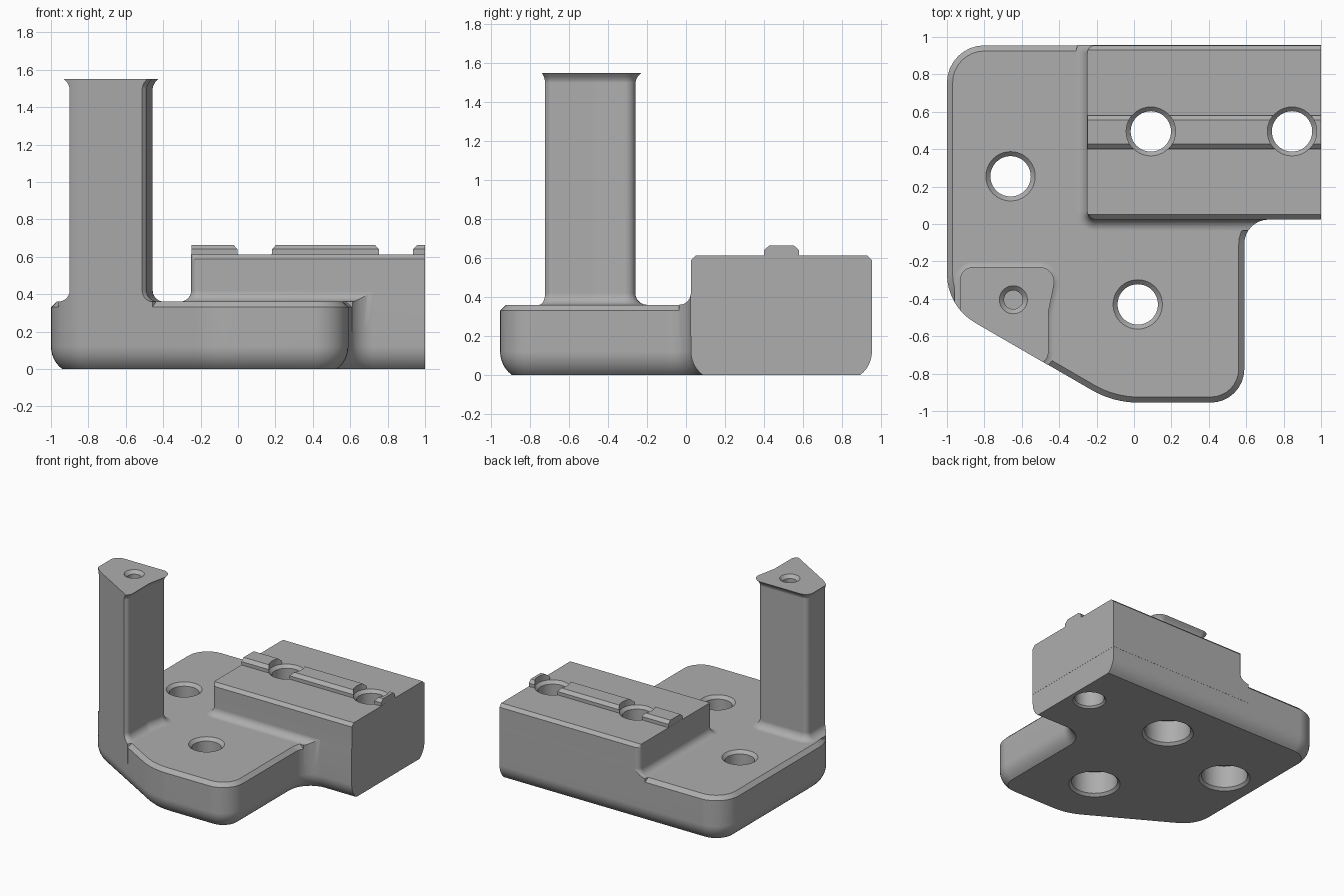
import bpy, bmesh, math
from mathutils import Vector

if "Cube" in bpy.data.objects:
    bpy.data.objects.remove(bpy.data.objects["Cube"], do_unlink=True)

grey = bpy.data.materials.new("plain_grey")
grey.use_nodes = True
COLOUR = (0.42, 0.42, 0.42, 1)
grey.diffuse_color = COLOUR
grey.node_tree.nodes["Principled BSDF"].inputs["Base Color"].default_value = COLOUR


def rounded(corners, seg=8):
    """Outline from (x, y, radius) corners, counter-clockwise."""
    out = []
    for i, (x, y, r) in enumerate(corners):
        p = Vector((x, y))
        a = (Vector(corners[i - 1][:2]) - p).normalized()
        b = (Vector(corners[(i + 1) % len(corners)][:2]) - p).normalized()
        if r == 0:
            out.append(p)
            continue
        half = a.angle(b) / 2
        centre = p + (a + b).normalized() * (r / math.sin(half))
        t = r / math.tan(half)
        v0, v1 = p + a * t - centre, p + b * t - centre
        sweep = v0.angle(v1)
        for k in range(seg + 1):
            f = k / seg
            v = (v0 * math.sin((1 - f) * sweep) + v1 * math.sin(f * sweep)) / math.sin(sweep)
            out.append(centre + v)
    return out


def offset(outline, d):
    """Move an outline outward by d with mitred corners."""
    out = []
    for i, p in enumerate(outline):
        a = (p - outline[i - 1]).normalized()
        b = (outline[(i + 1) % len(outline)] - p).normalized()
        na, nb = Vector((a.y, -a.x)), Vector((b.y, -b.x))
        out.append(p + (na + nb) * (d / (1 + na.dot(nb))))
    return out


def loft(name, rings):
    """Solid through stacked rings of (outline, z)."""
    bm = bmesh.new()
    loops = [[bm.verts.new((p.x, p.y, z)) for p in ring] for ring, z in rings]
    for lo, hi in zip(loops, loops[1:]):
        for i in range(len(lo)):
            bm.faces.new((lo[i - 1], lo[i], hi[i], hi[i - 1]))
    bm.faces.new(loops[0][::-1])
    bm.faces.new(loops[-1])
    bmesh.ops.recalc_face_normals(bm, faces=bm.faces)
    mesh = bpy.data.meshes.new(name)
    bm.to_mesh(mesh)
    bm.free()
    ob = bpy.data.objects.new(name, mesh)
    mesh.materials.append(grey)
    bpy.context.collection.objects.link(ob)
    return ob


def combine(ob, other, operation, keep=False):
    mod = ob.modifiers.new("combine", "BOOLEAN")
    mod.operation, mod.solver, mod.object = operation, "EXACT", other
    bpy.context.view_layer.objects.active = ob
    bpy.ops.object.modifier_apply(modifier=mod.name)
    if not keep:
        bpy.data.objects.remove(other, do_unlink=True)


def clamp_x(outline, limit):
    return [Vector((min(p.x, limit), p.y)) for p in outline]


def foot(z, r, steps=7):
    """Concave fillet as (offset, z) pairs, rising from height z."""
    angles = [math.pi / 2 * k / steps for k in range(steps + 1)]
    return [(r * (1 - math.sin(a)), z + r * (1 - math.cos(a))) for a in angles]


def drill(x, y, profile):
    """Round cutter from (radius, z) pairs."""
    n = 40
    circle = [Vector((math.cos(k * math.tau / n), math.sin(k * math.tau / n))) for k in range(n)]
    return loft("hole_cutter", [([Vector((x, y)) + c * r for c in circle], z) for r, z in profile])


# Base plate: rounded lower edge, chamfered upper edge, flat right end
TOP = 0.36
plan = rounded([(-1, 0.955, 0.2), (-1, -0.44, 0.3), (-0.11, -0.955, 0.5),
                (0.59, -0.955, 0.18), (0.59, 0.025, 0.13), (1.3, 0.025, 0), (1.3, 0.955, 0)])
R = 0.15
under = [(-R * (1 - math.cos(a)), 0.12 - R * math.sin(a))
         for a in [math.radians(53.13) * k / 6 for k in range(6, -1, -1)]]
steps = under + [(0, TOP - 0.03), (-0.03, TOP)]
body = loft("bracket_body", [(clamp_x(offset(plan, d), 0.999), z) for d, z in steps])

# Envelope that keeps the fillets within the plate outline
envelope_plan = clamp_x(offset(plan, 0.001), 1)
envelope = loft("envelope", [(envelope_plan, 0.15), (envelope_plan, 1.8)])
envelope.hide_render = True

# Raised block with a filleted foot and chamfered long edges
rect = rounded([(-0.25, 0.955, 0.04), (-0.25, 0.025, 0.04), (1.3, 0.025, 0), (1.3, 0.955, 0)])
rings = [(offset(rect, d), z) for d, z in [(0.06, 0.2)] + foot(TOP, 0.06)]
rings += [(rect, 0.588),
          ([Vector((p.x, min(max(p.y, 0.05), 0.93))) for p in rect], 0.613)]
block = loft("raised_block", rings)
combine(block, envelope, "INTERSECT", keep=True)

# Post with a filleted foot and a flared top
section = rounded([(-0.9, -0.26, 0.04), (-0.9, -0.85, 0), (-0.7, -0.85, 0), (-0.53, -0.74, 0.05),
                   (-0.488, -0.7, 0.03), (-0.488, -0.47, 0.2), (-0.445, -0.26, 0.05)])
flare = [(0, 1.5), (0.004, 1.515), (0.012, 1.531), (0.03, 1.55)]
post = loft("post", [(offset(section, d), z) for d, z in [(0.06, 0.2)] + foot(TOP, 0.06) + flare])
combine(post, envelope, "INTERSECT")

# Key rail along the block, interrupted around the holes
rail = loft("key_rail", [([Vector((x, y)) for x, y in
            ((-0.249, a), (0.9995, a), (0.9995, b), (-0.249, b))], z)
            for a, b, z in ((0.4, 0.58, 0.57), (0.4, 0.58, 0.64), (0.427, 0.555, 0.664))])

for part in (block, post, rail):
    combine(body, part, "UNION")

# Block holes: countersunk on top, one counterbored below
HOLE, RIM, BORE = 0.108, 0.132, 0.17
mouth = [(HOLE, 0.59), (RIM, 0.614), (RIM, 0.8)]
below = [(BORE + 0.03, -0.01), (BORE, 0.02), (BORE, 0.2), (HOLE, 0.2)]
combine(body, drill(0.09, 0.495, below + mouth), "DIFFERENCE")
combine(body, drill(0.845, 0.495, [(RIM, -0.01), (HOLE, 0.015)] + mouth), "DIFFERENCE")

# Plate holes, countersunk on top and counterbored below
for x, y in ((-0.66, 0.255), (0.02, -0.43)):
    combine(body, drill(x, y, below + [(HOLE, TOP - 0.024), (RIM, TOP), (RIM, TOP + 0.1)]), "DIFFERENCE")

# Blind hole in the post
combine(body, drill(-0.645, -0.405, [(0.05, 1.2), (0.05, 1.525), (0.075, 1.55), (0.075, 1.6)]), "DIFFERENCE")

# Smooth fillets, crisp edges
bpy.ops.object.select_all(action="DESELECT")
body.select_set(True)
bpy.context.view_layer.objects.active = body
bpy.ops.object.shade_smooth_by_angle(angle=math.radians(25))
weighted = body.modifiers.new("weighted_normals", "WEIGHTED_NORMAL")
weighted.keep_sharp = True
